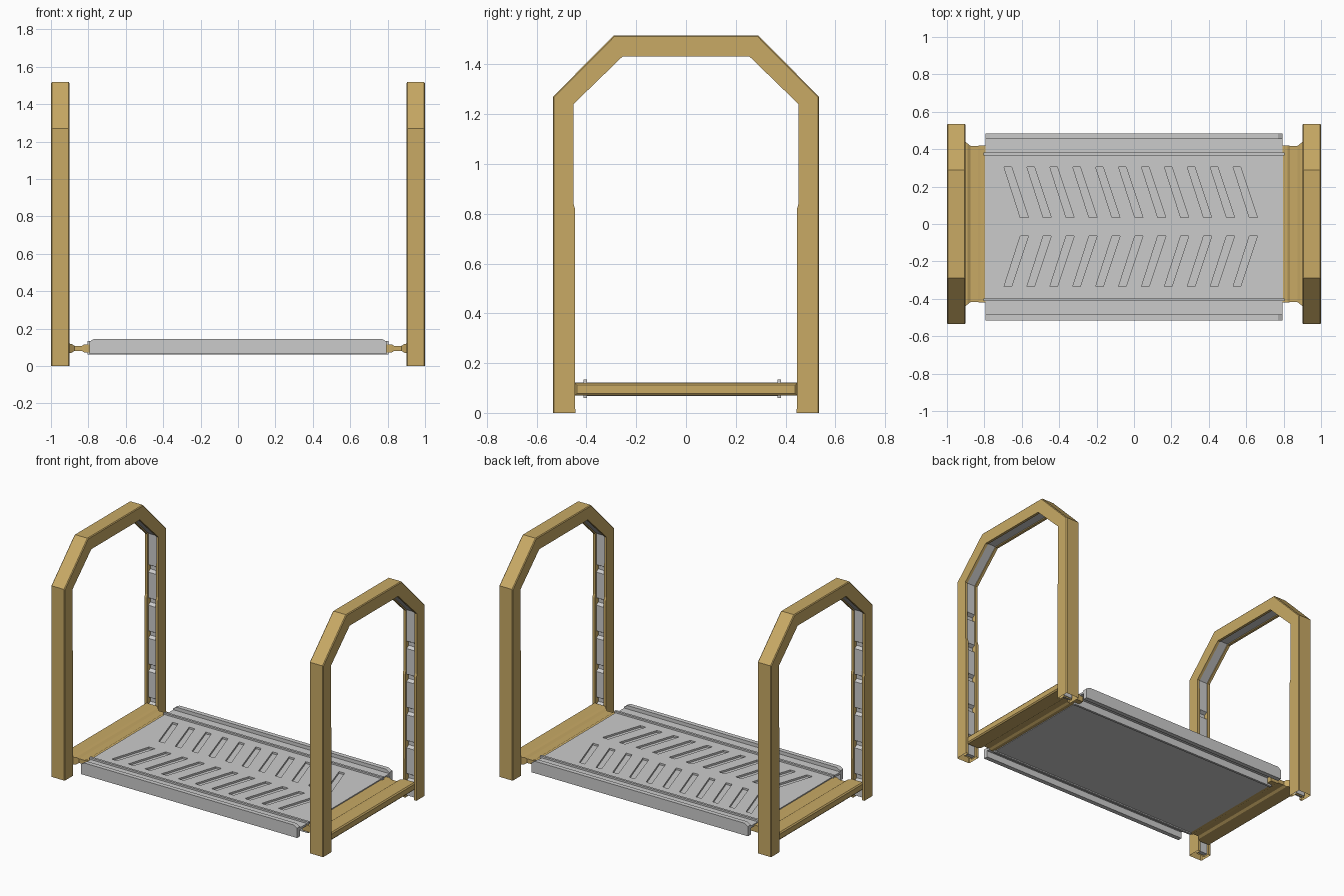
import bpy, bmesh

if "Cube" in bpy.data.objects:
    bpy.data.objects.remove(bpy.data.objects["Cube"])

wood = bpy.data.materials.new("ochre_paint")
wood.diffuse_color = (0.58, 0.40, 0.13, 1)
wood.use_nodes = True
wood.node_tree.nodes["Principled BSDF"].inputs["Base Color"].default_value = wood.diffuse_color


def finish(name, bm, mat=None):
    bmesh.ops.recalc_face_normals(bm, faces=bm.faces[:])
    me = bpy.data.meshes.new(name)
    bm.to_mesh(me)
    bm.free()
    ob = bpy.data.objects.new(name, me)
    bpy.context.collection.objects.link(ob)
    if mat:
        me.materials.append(mat)
    return ob


def loft(bm, rings, caps=True):
    """Skin a list of closed rings of 3D points."""
    vs = [[bm.verts.new(p) for p in r] for r in rings]
    n = len(vs[0])
    for a, b in zip(vs, vs[1:]):
        for i in range(n):
            j = (i + 1) % n
            bm.faces.new((a[i], a[j], b[j], b[i]))
    if caps:
        bm.faces.new(vs[0])
        bm.faces.new(vs[-1])


def box(bm, x0, x1, y0, y1, z0, z1):
    loft(bm, [[(x0, y0, z), (x1, y0, z), (x1, y1, z), (x0, y1, z)] for z in (z0, z1)])


def both_sides(half):
    """Complete an arch path from its +y half (listed from the ground up)."""
    return half + [(-y, z) for y, z in reversed(half)]


# arch paths in (y, z): outer edge and inner edge
outer = both_sides([(.535, 0), (.535, .82), (.535, .84), (.535, 1.27), (.29, 1.517)])
inner = both_sides([(.445, 0), (.446, .82), (.452, .84), (.453, 1.24), (.255, 1.432)])
# C-shaped tube section: (x offset, 0 = outer edge .. 1 = inner edge)
section = [(-.045, 0), (.045, 0), (.05, .06), (.05, 1), (.032, 1),
           (.032, .55), (-.032, .55), (-.032, 1), (-.05, 1), (-.05, .06)]

# ribbed inner strip, dips repeat up the leg
strip_front = [(.46, .01)]
for k in range(5):
    z = .13 + .22 * k
    strip_front += [(.46, z - .025), (.482, z - .012), (.482, z + .012), (.46, z + .025)]
strip_front += [(.46, 1.243), (.258, 1.439)]
strip_back = [(.49, .01), (.49, 1.255), (.27, 1.468)]

for side, label in ((-1, "left"), (1, "right")):
    cx = side * .95
    # arch frame, open at the feet
    bm = bmesh.new()
    loft(bm, [[(cx + dx, o[0] + (i[0] - o[0]) * t, o[1] + (i[1] - o[1]) * t)
               for dx, t in section] for o, i in zip(outer, inner)], caps=False)
    finish(label + "_arch_frame", bm, wood)

    # grey lining strip
    bm = bmesh.new()
    ring = both_sides(strip_front) + both_sides(strip_back)[::-1]
    loft(bm, [[(cx + dx, y, z) for y, z in ring] for dx in (-.032, .032)])
    finish(label + "_arch_lining", bm)

    # end plate with a waist between deck and arch: x, half width, z low, z high
    bm = bmesh.new()
    loft(bm, [[(side * x, -h, a), (side * x, h, a), (side * x, h, b), (side * x, -h, b)]
              for x, h, a, b in [(.77, .42, .072, .116), (.82, .42, .072, .116),
                                 (.835, .418, .08, .108), (.875, .418, .08, .108),
                                 (.89, .43, .07, .118), (.91, .446, .07, .12),
                                 (.985, .446, .07, .12), (.992, .438, .078, .112)]])
    finish(label + "_end_plate", bm, wood)

# deck panel
C = -.015
bm = bmesh.new()
box(bm, -.797, .797, C - .39, C + .39, .068, .123)
deck = finish("deck_panel", bm)

# slanted grip grooves cut into the deck
bm = bmesh.new()
for k in range(11):
    x = -.695 + k * .1225
    for s in (-1, 1):
        q = [(x, .32), (x + .04, .32), (x + .13, .05), (x + .087, .05)]
        loft(bm, [[(px, C + s * py, z) for px, py in q] for z in (.111, .15)])
cutter = finish("groove_cutter", bm)
cutter.hide_render = True
cutter.hide_viewport = True
mod = deck.modifiers.new("grooves", "BOOLEAN")
mod.operation = "DIFFERENCE"
mod.solver = "EXACT"
mod.object = cutter

# edge ledges, ribs and upright lips along the long sides
for s, label in ((-1, "front"), (1, "back")):
    bm = bmesh.new()
    box(bm, -.795, .795, C + s * .385, C + s * .48, .108, .122)
    finish(label + "_deck_ledge", bm)

    bm = bmesh.new()
    box(bm, -.805, .805, C + s * .382, C + s * .397, .06, .134)
    finish(label + "_deck_rib", bm)

    bm = bmesh.new()
    prof = [(-.795, .065), (.795, .065), (.795, .13), (.77, .145), (-.77, .145), (-.795, .13)]
    loft(bm, [[(x, C + s * d, z) for x, z in prof] for d in (.47, .5)])
    finish(label + "_deck_lip", bm)
